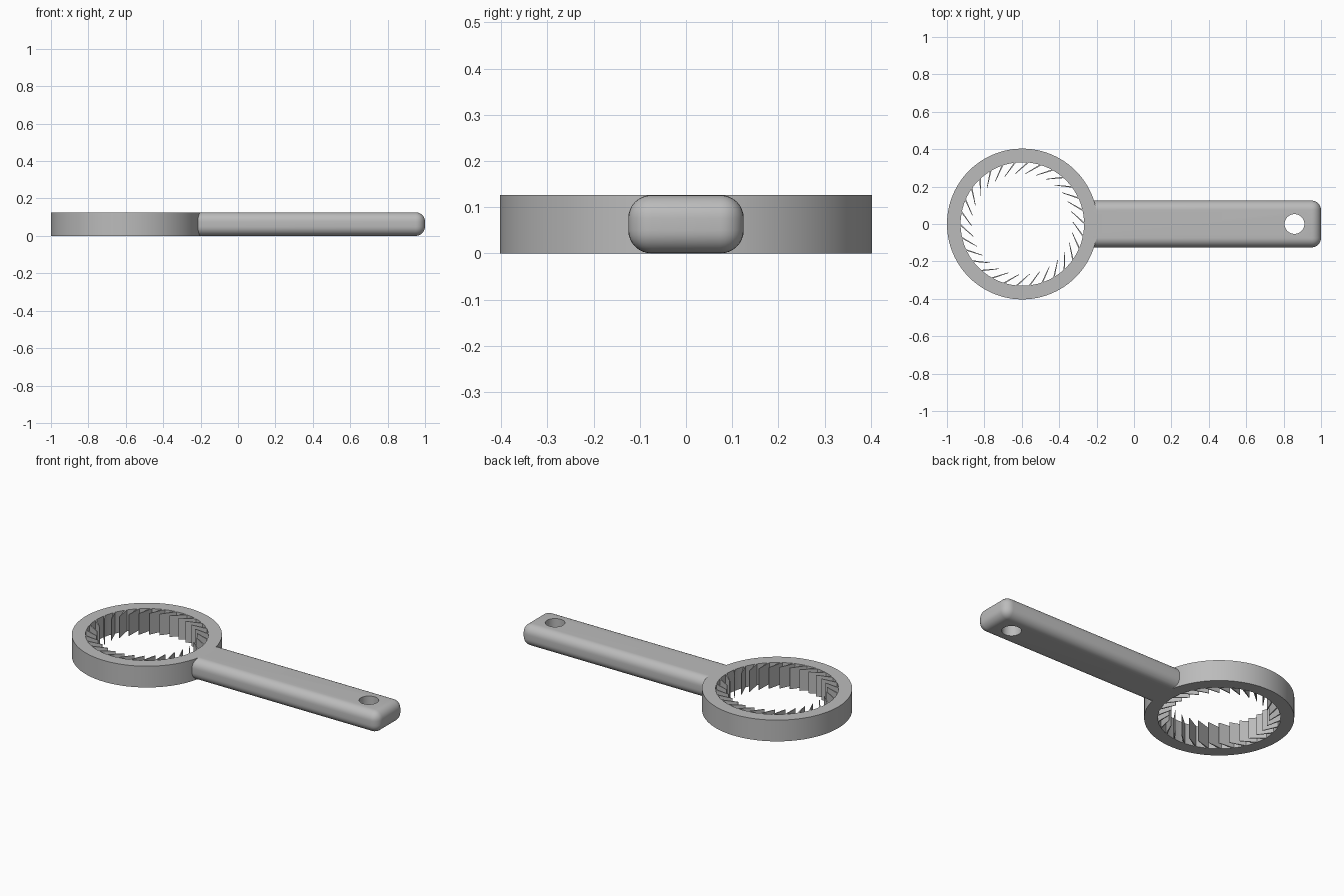
import bpy, bmesh, math
from mathutils import Matrix, Vector

if "Cube" in bpy.data.objects:
    bpy.data.objects.remove(bpy.data.objects["Cube"])

HEIGHT = 0.126
CENTRE = Vector((-0.597, 0, 0))
OUTER, INNER = 0.403, 0.33
BLADES = 30

grey = bpy.data.materials.new("plain_grey")
grey.use_nodes = True
colour = (0.5, 0.5, 0.5, 1)
grey.diffuse_color = colour
grey.node_tree.nodes["Principled BSDF"].inputs["Base Color"].default_value = colour


def make_object(name, bm):
    bmesh.ops.recalc_face_normals(bm, faces=bm.faces)
    mesh = bpy.data.meshes.new(name)
    bm.to_mesh(mesh)
    bm.free()
    obj = bpy.data.objects.new(name, mesh)
    bpy.context.collection.objects.link(obj)
    mesh.materials.append(grey)
    return obj


def extrude_up(bm, faces):
    moved = bmesh.ops.extrude_face_region(bm, geom=faces)["geom"]
    verts = [v for v in moved if isinstance(v, bmesh.types.BMVert)]
    bmesh.ops.translate(bm, verts=verts, vec=(0, 0, HEIGHT))


def smooth(obj):
    bpy.ops.object.select_all(action="DESELECT")
    obj.select_set(True)
    bpy.context.view_layer.objects.active = obj
    bpy.ops.object.shade_smooth_by_angle(angle=math.radians(35))


def apply_boolean(obj, other, operation):
    mod = obj.modifiers.new("boolean", "BOOLEAN")
    mod.operation = operation
    mod.solver = "EXACT"
    mod.object = other
    bpy.ops.object.select_all(action="DESELECT")
    obj.select_set(True)
    bpy.context.view_layer.objects.active = obj
    bpy.ops.object.modifier_apply(modifier=mod.name)
    bpy.data.objects.remove(other)


# Ring: flat annulus raised to full height
bm = bmesh.new()
rims = [bmesh.ops.create_circle(bm, segments=96, radius=r)["verts"] for r in (OUTER, INNER)]
bmesh.ops.bridge_loops(bm, edges=bm.edges[:])
extrude_up(bm, bm.faces[:])
bmesh.ops.translate(bm, verts=bm.verts, vec=CENTRE)
ring = make_object("ring_and_handle", bm)

# Handle: box rounded everywhere except at the end buried in the ring
start, end, width = -0.25, 1.0, 0.25
bm = bmesh.new()
bmesh.ops.create_cube(bm, size=1, matrix=Matrix.Translation(((start + end) / 2, 0, HEIGHT / 2))
                      @ Matrix.Diagonal((end - start, width, HEIGHT, 1)))
rounded = [e for e in bm.edges if max(v.co.x for v in e.verts) > 0]
bmesh.ops.bevel(bm, geom=rounded, offset=0.05, segments=8, profile=0.5, affect="EDGES")
handle = make_object("handle", bm)

# Hanging hole through the handle
bm = bmesh.new()
bmesh.ops.create_cone(bm, cap_ends=True, segments=48, radius1=0.053, radius2=0.053, depth=1,
                      matrix=Matrix.Translation((0.858, 0, 0)))
hole = make_object("hole_cutter", bm)
hole.hide_render = True
apply_boolean(handle, hole, "DIFFERENCE")
apply_boolean(ring, handle, "UNION")
smooth(ring)

# Slanted tapering blades around the inside of the ring
bm = bmesh.new()
for i in range(BLADES):
    angle = 2 * math.pi * i / BLADES
    root = CENTRE + Vector((math.cos(angle), math.sin(angle), 0)) * (INNER + 0.006)
    heading = angle + math.pi - math.radians(42)
    along = Vector((math.cos(heading), math.sin(heading), 0))
    side = Vector((-along.y, along.x, 0))
    corners = [root + side * 0.004, root - side * 0.004,
               root + along * 0.1 - side * 0.0015, root + along * 0.1 + side * 0.0015]
    extrude_up(bm, [bm.faces.new([bm.verts.new(c) for c in corners])])
make_object("inner_blades", bm)
